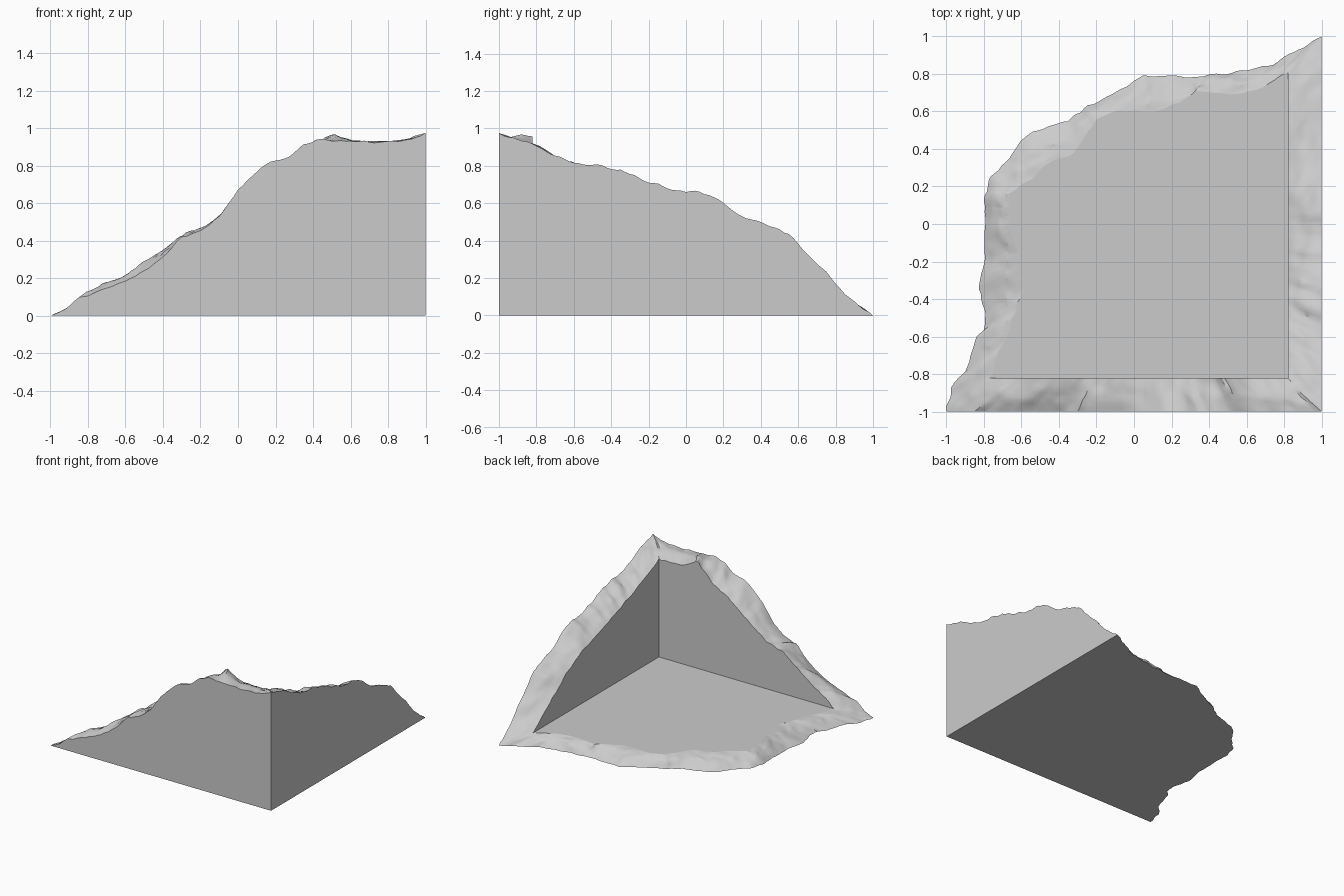
import bpy, bmesh
from math import sin, pi
from mathutils import Vector, noise

if "Cube" in bpy.data.objects:
    bpy.data.objects.remove(bpy.data.objects["Cube"])

FLOOR = 0.08      # top of the floor slab
JOINT = 0.06      # bottom of the joints between tiles
INNER = 0.82      # inner wall faces
ROWS = 9          # steps across the broken edge

# Broken wall tops as (distance along wall, height)
front_outer = [(1, .975), (.93, .945), (.85, .93), (.72, .925), (.5, .935), (.43, .94), (.35, .91),
               (.27, .85), (.18, .825), (.1, .77), (0, .67), (-.1, .53), (-.2, .45), (-.3, .42),
               (-.4, .31), (-.5, .24), (-.6, .185), (-.75, .13), (-.85, .09), (-.92, .04), (-1, 0)]
front_inner = [(.82, .887), (.67, .88), (.54, .92), (.49, .955), (.47, .97), (.455, .93), (.4, .89),
               (.33, .81), (.2, .74), (0, .585), (-.15, .47), (-.31, .42), (-.45, .31), (-.58, .22),
               (-.7, .14), (-.77, FLOOR)]
side_outer = [(1, 0), (.93, .05), (.85, .11), (.75, .23), (.65, .33), (.55, .435), (.45, .48),
              (.3, .53), (.2, .6), (.08, .665), (0, .66), (-.1, .68), (-.25, .735), (-.35, .78),
              (-.6, .82), (-.7, .855), (-.83, .92), (-.92, .945), (-1, .975)]
side_inner = [(.81, FLOOR), (.65, .2), (.5, .31), (.35, .42), (.2, .5), (0, .56), (-.25, .65),
              (-.5, .74), (-.7, .82), (-.82, .887)]

# Broken slab edge in plan, at the ground and at floor level
rim_outer = [(-1, -1), (-.97, -.85), (-.9, -.79), (-.87, -.7), (-.84, -.6), (-.79, -.55), (-.8, -.45),
             (-.83, -.33), (-.79, -.2), (-.79, 0), (-.8, .12), (-.77, .25), (-.67, .34), (-.6, .45),
             (-.53, .5), (-.35, .55), (-.24, .63), (-.12, .69), (.05, .795), (.35, .785), (.55, .81),
             (.75, .85), (.83, .91), (.92, .95), (1, 1)]
rim_inner = [(-.77, -.82), (-.72, -.68), (-.66, -.55), (-.62, -.42), (-.58, -.33), (-.61, -.17),
             (-.66, -.03), (-.67, .16), (-.55, .24), (-.43, .34), (-.33, .37), (-.27, .46), (-.18, .57),
             (-.1, .6), (.1, .6), (.25, .65), (.33, .71), (.5, .69), (.65, .71), (.75, .76), (.82, .81)]


def resample(points, count, measure):
    """Spread count + 1 points along a path, spaced by the given measure."""
    pts = [Vector(p) for p in points]
    pos = [0.0]
    for a, b in zip(pts, pts[1:]):
        pos.append(pos[-1] + measure(b - a))
    out, k = [], 0
    for i in range(count + 1):
        s = pos[-1] * i / count
        while k < len(pts) - 2 and s > pos[k + 1]:
            k += 1
        out.append(pts[k].lerp(pts[k + 1], min(1, (s - pos[k]) / (pos[k + 1] - pos[k]))))
    return out


def edge(points, count, measure, place, axes, base):
    """Place a path in space and roughen it within its own plane."""
    path = [place(p) for p in resample(points, count, measure)]
    for p in path[1:-1]:
        seed = p * 17
        for a in axes:
            p[a] += .012 * noise.noise(seed + Vector((a * 9, 3, 5)))
        p.z = max(p.z, base)
    return path


def along(d):
    return abs(d[0])


def loop(front, rim, side, wall, base):
    """Closed edge: down the front wall, round the slab, up the side wall."""
    f = edge(front, 80, along, lambda p: Vector((p[0], -wall, p[1])), [2], base + .002)
    r = edge(rim, 120, lambda d: d.length, lambda p: Vector((p[0], p[1], base)), [0, 1], base)
    s = edge(side, 80, along, lambda p: Vector((wall, p[0], p[1])), [2], base + .002)
    return f[:-1] + r[:-1] + s[:-1]


outer = loop(front_outer, rim_outer, side_outer, 1, 0)
inner = loop(front_inner, rim_inner, side_inner, INNER, FLOOR)

# Rough broken surface lofted between the two edges
bm = bmesh.new()
grid = []
for o, i in zip(outer, inner):
    column = []
    for r in range(ROWS + 1):
        p = o.lerp(i, r / ROWS)
        fade = sin(pi * r / ROWS)
        if 0 < r < ROWS:
            p += (noise.noise_vector(p * 9) * .014 + noise.noise_vector(p * 22) * .008) * fade
            p.z = max(p.z + .012 * fade, .006)
        column.append(bm.verts.new(p))
    grid.append(column)
for a, b in zip(grid, grid[1:] + grid[:1]):
    for r in range(ROWS):
        bm.faces.new((a[r], b[r], b[r + 1], a[r + 1])).smooth = True

# Flat outer walls and base, inner walls and floor
for row, corner in ((0, (1, -1, 0)), (ROWS, (INNER, -INNER, FLOOR))):
    ring = [col[row] for col in grid]
    foot = bm.verts.new(corner)
    for part in (ring[:81], ring[80:201], ring[200:] + ring[:1]):
        bm.faces.new(part + [foot])
bmesh.ops.recalc_face_normals(bm, faces=bm.faces)


def slab_faces(low):
    """Faces of the floor and its broken rim, above a given height."""
    found = []
    for f in bm.faces:
        c = f.calc_center_median()
        if c.x < INNER - .005 and c.y > .005 - INNER and low < c.z < .13:
            found.append(f)
    return found


def slice_slab(point, normal):
    faces = slab_faces(.02)
    edges = {e for f in faces for e in f.edges}
    verts = {v for f in faces for v in f.verts}
    bmesh.ops.bisect_plane(bm, geom=list(verts) + list(edges) + faces, dist=1e-5,
                           plane_co=point, plane_no=normal)


# Joints between the tiles, sunk into the floor and through its rim
lines = [[start + .251 * n for n in range(6)] for start in (-.68, -.66)]
HALF = .007
slice_slab((0, 0, JOINT), (0, 0, 1))
for axis, normal in enumerate(((1, 0, 0), (0, 1, 0))):
    for line in lines[axis]:
        for offset in (-HALF, HALF):
            slice_slab(Vector(normal) * (line + offset), normal)
strips = []
for f in slab_faces(JOINT):
    c = f.calc_center_median()
    if any(abs(c[axis] - line) < HALF for axis in (0, 1) for line in lines[axis]):
        f.smooth = False
        strips.append(f)
sunk = bmesh.ops.extrude_face_region(bm, geom=strips)["geom"]
for v in sunk:
    if isinstance(v, bmesh.types.BMVert):
        v.co.z = JOINT
bmesh.ops.remove_doubles(bm, verts=bm.verts, dist=1e-5)
bmesh.ops.recalc_face_normals(bm, faces=bm.faces)

# Sharp creases and flat-to-rough borders
for e in bm.edges:
    e.smooth = e.calc_face_angle(0) < .6 and all(f.smooth for f in e.link_faces)

mesh = bpy.data.meshes.new("ruined_corner")
bm.to_mesh(mesh)
bm.free()
ruin = bpy.data.objects.new("ruined_corner", mesh)
bpy.context.collection.objects.link(ruin)

# Single stone colour
stone = bpy.data.materials.new("grey_stone")
stone.use_nodes = True
colour = (.6, .6, .6, 1)
stone.diffuse_color = colour
stone.node_tree.nodes["Principled BSDF"].inputs["Base Color"].default_value = colour
mesh.materials.append(stone)
